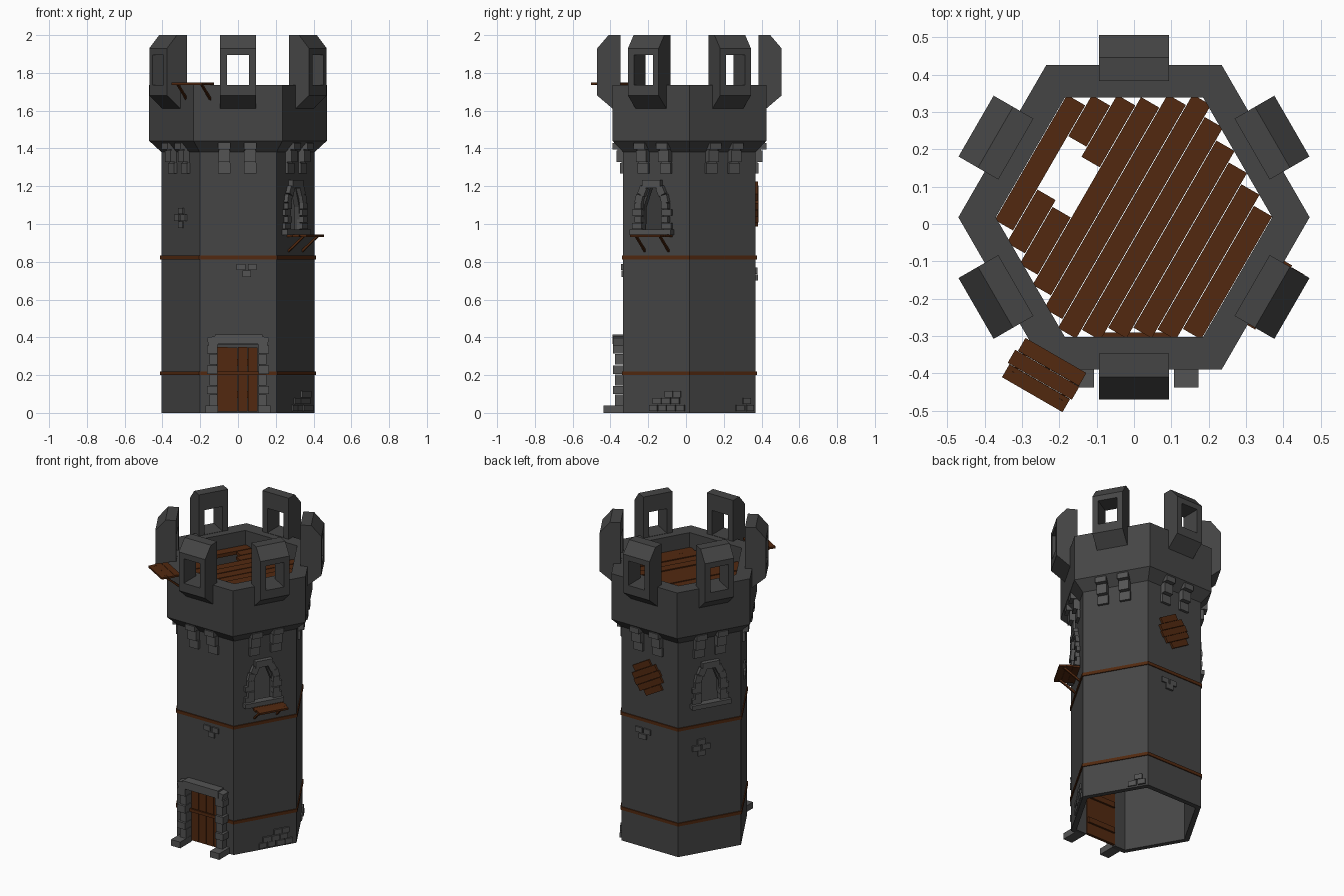
import bpy, bmesh, random
from math import radians, cos, sin, tau, sqrt
from mathutils import Matrix

if "Cube" in bpy.data.objects:
    bpy.data.objects.remove(bpy.data.objects["Cube"])

random.seed(4)
CY = 0.018
FACES = [30 + 60 * k for k in range(6)]


def material(name, *rgb):
    m = bpy.data.materials.new(name)
    m.diffuse_color = (*rgb, 1)
    m.use_nodes = True
    m.node_tree.nodes["Principled BSDF"].inputs["Base Color"].default_value = m.diffuse_color
    return m


wood = material("wood", .085, .022, .005)
stone = material("dark_stone", .06, .06, .06)
trim = material("trim_stone", .088, .088, .088)


def side(deg):
    """Local frame of a wall: x outward, y along the wall, z up."""
    return Matrix.Translation((0, CY, 0)) @ Matrix.Rotation(radians(deg), 4, 'Z')


def finish(name, bm, mat=None):
    bmesh.ops.recalc_face_normals(bm, faces=bm.faces)
    me = bpy.data.meshes.new(name)
    bm.to_mesh(me)
    bm.free()
    ob = bpy.data.objects.new(name, me)
    bpy.context.collection.objects.link(ob)
    if mat:
        me.materials.append(mat)
    return ob


def box(bm, M, r, t, z):
    """Block spanning ranges r (outward), t (along wall), z."""
    c = [(a + b) / 2 for a, b in (r, t, z)]
    tilt(bm, M, c, [b - a for a, b in (r, t, z)])


def tilt(bm, M, c, size, deg=0, axis='X'):
    X = M @ Matrix.Translation(c) @ Matrix.Rotation(radians(deg), 4, axis)
    bmesh.ops.create_cube(bm, size=1, matrix=X @ Matrix.Diagonal((*size, 1)))


def prism(bm, M, pts, axis, lo, hi):
    """Extrude a polygon: axis 'r' takes (t, z) points, axis 't' takes (r, z)."""
    def ring(d):
        return [bm.verts.new(M @ Matrix.Translation((d, a, z) if axis == 'r' else (a, d, z)).to_translation())
                for a, z in pts]
    A, B = ring(lo), ring(hi)
    bm.faces.new(A)
    bm.faces.new(B[::-1])
    for i in range(len(A)):
        j = (i + 1) % len(A)
        bm.faces.new((A[i], B[i], B[j], A[j]))


def hex_ring(name, profile, mat):
    """Sweep a closed (radius, z) profile round six sides."""
    bm = bmesh.new()
    rings = [[bm.verts.new((R * cos(tau * k / 6), CY + R * sin(tau * k / 6), z))
              for R, z in profile] for k in range(6)]
    n = len(profile)
    for k in range(6):
        A, B = rings[k], rings[(k + 1) % 6]
        for i in range(n):
            bm.faces.new((A[i], A[(i + 1) % n], B[(i + 1) % n], B[i]))
    return finish(name, bm, mat)


def cut(ob, bm):
    c = finish("cutter", bm, ob.data.materials[0])
    c.hide_render = True
    m = ob.modifiers.new("cut", 'BOOLEAN')
    m.object, m.operation, m.solver = c, 'DIFFERENCE', 'EXACT'
    bpy.context.view_layer.objects.active = ob
    bpy.ops.object.modifier_apply(modifier=m.name)
    bpy.data.objects.remove(c)


# hollow tower wall with flared parapet, door and two window openings
tower = hex_ring("tower_wall", [(.37, 0), (.405, 0), (.405, 1.38), (.47, 1.44), (.47, 1.735), (.37, 1.735)], stone)
WINDOWS = [(-30, -.018), (150, 0)]
bm = bmesh.new()
box(bm, side(-90), (.25, .45), (-.11, .11), (-.1, .36))
for deg, t in WINDOWS:
    arch = [(-.062, .96), (.062, .96), (.058, 1.09), (.02, 1.19), (-.02, 1.19), (-.058, 1.09)]
    prism(bm, side(deg), [(a + t, z) for a, z in arch], 'r', .25, .45)
cut(tower, bm)

# wooden bands
for i, z in enumerate((.2, .812)):
    hex_ring(f"band_{i + 1}", [(.40, z), (.412, z), (.412, z + .02), (.40, z + .02)], wood)

# merlons with square openings
bm, holes = bmesh.new(), bmesh.new()
for deg in FACES:
    prism(bm, side(deg), [(.365, 1.72), (.365, 2), (.428, 2), (.488, 1.93), (.488, 1.68), (.40, 1.605)],
          't', -.094, .094)
    box(holes, side(deg), (.3, .6), (-.058, .058), (1.737, 1.895))
cut(finish("merlons", bm, stone), holes)

# stepped corbels under the parapet
bm = bmesh.new()
for deg in FACES:
    for t in (-.073, .064):
        for k, (z0, z1) in enumerate(((1.268, 1.322), (1.328, 1.39), (1.395, 1.43))):
            w = .033 - .002 * (k % 2)
            box(bm, side(deg), (.34, .367 + .02 * k), (t - w, t + w), (z0, z1))
            box(bm, side(deg), (.34, .36 + .02 * k), (t - w + .003, t + w - .003), (z1, z1 + .006))
finish("corbels", bm, trim)

# door surround
bm = bmesh.new()
F = side(-90)
for s in (-1, 1):
    box(bm, F, (.34, .455), sorted((s * .107, s * .172)), (0, .04))
    z = .04
    for k, h in enumerate((.06, .045, .06, .05, .06, .045)):
        o = .165 if k % 2 else .152
        box(bm, F, (.33, .395 + .01 * (k % 2)), sorted((s * .108, s * o)), (z, z + h - .003))
        z += h
    tilt(bm, F, (.37, s * .135, .378), (.07, .05, .05), -s * 12)
box(bm, F, (.33, .408), (-.122, .13), (.365, .415))
finish("door_surround", bm, trim)

# door planks with inside braces
bm = bmesh.new()
for k in range(4):
    t = -.108 + .0535 * k
    box(bm, F, (.32, .338), (t, t + .0515), (.008, .35 - .004 * (k % 2)))
for z in (.08, .25):
    box(bm, F, (.308, .321), (-.1, .1), (z, z + .035))
finish("door", bm, wood)

# window surrounds
for i, (deg, t0) in enumerate(WINDOWS):
    bm = bmesh.new()
    M = side(deg)
    box(bm, M, (.34, .385), (t0 - .125, t0 + .125), (.943, .972))
    for s in (-1, 1):
        for k in range(4):
            o = .118 if k % 2 == 0 else .102
            box(bm, M, (.335, .37 + .006 * (k % 2)), sorted((t0 + s * .06, t0 + s * o)),
                (.974 + .035 * k, 1.006 + .035 * k))
        tilt(bm, M, (.353, t0 + s * .077, 1.132), (.04, .042, .045), s * 14)
        tilt(bm, M, (.353, t0 + s * .056, 1.175), (.044, .042, .045), s * 24)
    box(bm, M, (.335, .378), (t0 - .055, t0 + .055), (1.19, 1.232))
    finish(f"window_surround_{i + 1}", bm, trim)

# plank shelves on diagonal struts
for name, deg, dr, dz in (("window_shelf", -30, 0, 0), ("parapet_shelf", -120, .075, .805)):
    bm = bmesh.new()
    M = side(deg) @ Matrix.Translation((dr, 0, dz))
    for k, (a, b) in enumerate(((-.09, .098), (-.098, .1), (-.092, .095))):
        tilt(bm, M, (.37 + .041 * k, (a + b) / 2, .938), (.04, b - a, .012), 3 * (k - 1), 'Y')
    for t in (-.07, .075):
        tilt(bm, M, (.397, t, .897), (.135, .011, .011), -40, 'Y')
    finish(name, bm, wood)

# round boarded patch on the back
bm = bmesh.new()
for k in range(-2, 3):
    v = .04 * k
    L = 2 * sqrt(.107 ** 2 - v ** 2) - .01
    a = radians(30)
    tilt(bm, side(90), (.353, -.01 - v * sin(a), 1.105 + v * cos(a)), (.02 + .003 * (k % 2), L, .038), 30)
finish("boarded_patch", bm, wood)

# loose stone patches: wall angle, centre t, base z, rows of stone offsets
bm = bmesh.new()
V = [[0], [-.03, .03]]
CROSS = [[0], [-.032, .032], [0]]
for deg, t, z, rows in ((-90, .046, .72, V), (90, -.045, .7, V), (-150, .01, .98, CROSS), (150, -.056, .63, CROSS),
                        (-30, .06, .01, [[-.075, -.02, .035, .09], [-.05, .005, .06], [.02, .07]]),
                        (30, .135, .01, [[-.03, .03], [.01]])):
    for k, row in enumerate(rows):
        for d in row:
            w = random.uniform(.022, .026)
            box(bm, side(deg), (.34, random.uniform(.358, .365)), (t + d - w, t + d + w),
                (z + .036 * k, z + .036 * k + .033))
finish("loose_stones", bm, trim)

# diagonal floor planks with a broken hole
bm = bmesh.new()
M = side(60)
W = .64 / 11
for k in range(11):
    t = .32 - W * (k + .5)
    L = .366 - .577 * abs(t)
    lo, hi = -L + random.uniform(0, .012), L - random.uniform(0, .012)
    hole = {1: (-.065, .1), 2: (-.085, .07)}.get(k)
    for a, b in ([(lo, hi)] if not hole else [(lo, hole[0]), (hole[1], hi)]):
        box(bm, M, (a, b), (t - W / 2 + .001, t + W / 2 - .001), (1.62, 1.64 + random.uniform(-.003, .003)))
finish("floor_planks", bm, wood)
